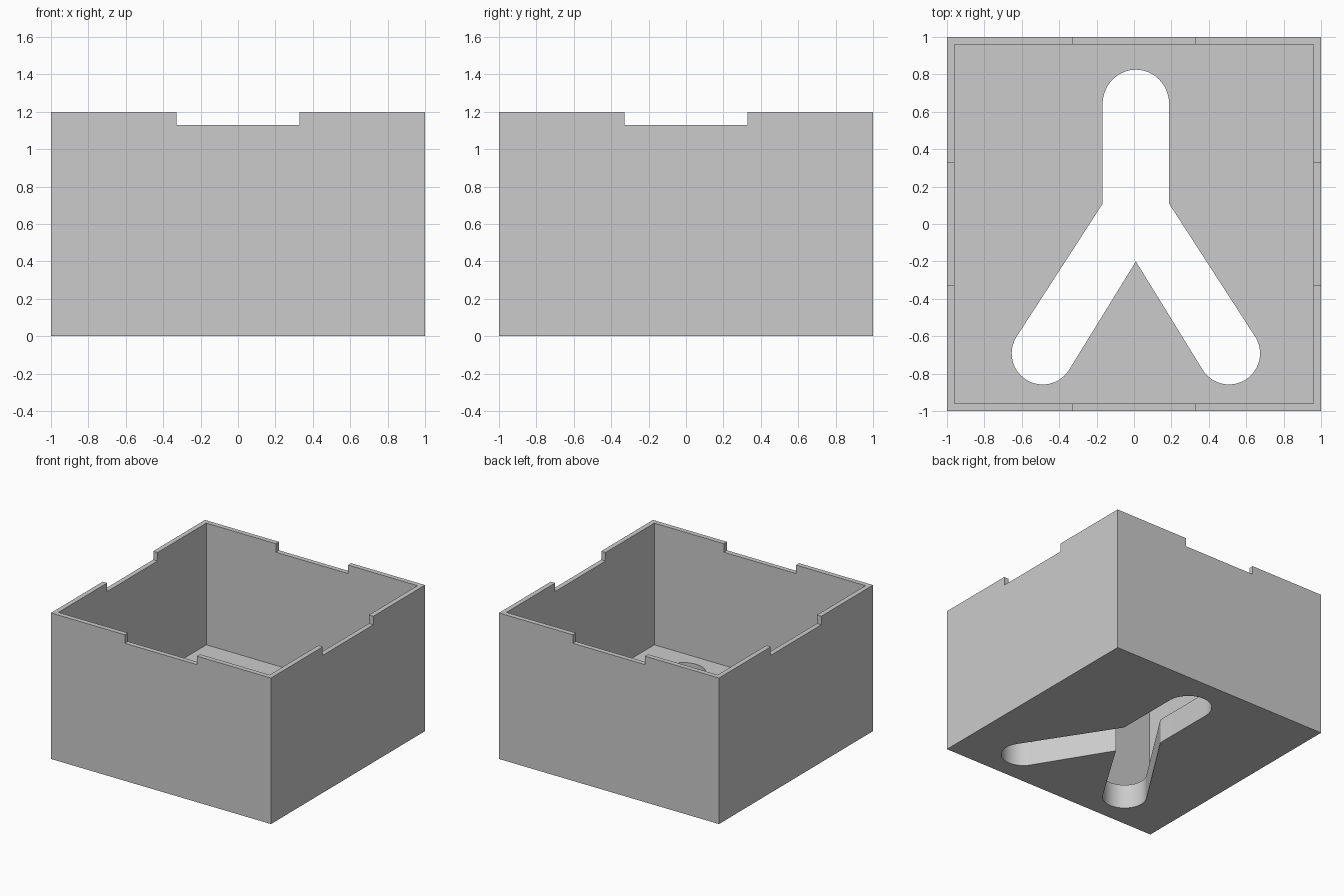
import bpy, bmesh
from math import sin, cos, radians
from mathutils import Matrix

cube = bpy.data.objects.get("Cube")
if cube:
    bpy.data.objects.remove(cube, do_unlink=True)

SIZE, HEIGHT, WALL, FLOOR = 2.0, 1.2, 0.04, 0.2
NOTCH_WIDTH, NOTCH_Z = 0.656, 1.13

grey = bpy.data.materials.new("plain grey")
grey.use_nodes = True
colour = (0.6, 0.6, 0.6, 1)
grey.diffuse_color = colour
grey.node_tree.nodes["Principled BSDF"].inputs["Base Color"].default_value = colour


def finish(name, bm):
    mesh = bpy.data.meshes.new(name)
    bmesh.ops.recalc_face_normals(bm, faces=bm.faces)
    bm.to_mesh(mesh)
    bm.free()
    mesh.materials.append(grey)
    obj = bpy.data.objects.new(name, mesh)
    bpy.context.collection.objects.link(obj)
    return obj


def box(name, sx, sy, z0, z1):
    bm = bmesh.new()
    m = Matrix.Translation((0, 0, (z0 + z1) / 2)) @ Matrix.Diagonal((sx, sy, z1 - z0, 1))
    bmesh.ops.create_cube(bm, size=1, matrix=m)
    return finish(name, bm)


def prism(name, outline, z0, z1):
    bm = bmesh.new()
    face = bm.faces.new([bm.verts.new((x, y, z0)) for x, y in outline])
    ext = bmesh.ops.extrude_face_region(bm, geom=[face])
    top = [v for v in ext["geom"] if isinstance(v, bmesh.types.BMVert)]
    bmesh.ops.translate(bm, verts=top, vec=(0, 0, z1 - z0))
    return finish(name, bm)


def arc(cx, cy, rx, ry, start, end, steps):
    angles = [radians(start + (end - start) * i / steps) for i in range(steps + 1)]
    return [(cx + rx * cos(a), cy + ry * sin(a)) for a in angles]


# Three-armed floor opening: right half, then mirrored about its own axis
AXIS = 0.01
half = arc(0, 0.64, 0.178, 0.185, 90, 0, 14)
half += [(0.178, 0.108)]
half += arc(0.498, -0.692, 0.166, 0.166, 32, -148, 24)
half += [(0, -0.2)]
outline = [(AXIS + x, y) for x, y in half]
outline += [(AXIS - x, y) for x, y in reversed(half[1:-1])]

# Solid block and the shapes removed from it
body = box("open_box", SIZE, SIZE, 0, HEIGHT)
inner = SIZE - 2 * WALL
cutters = [
    box("cavity_cutter", inner, inner, FLOOR, HEIGHT + 0.2),
    box("side_notch_cutter", SIZE + 0.2, NOTCH_WIDTH, NOTCH_Z, HEIGHT + 0.1),
    box("front_notch_cutter", NOTCH_WIDTH, SIZE + 0.2, NOTCH_Z, HEIGHT + 0.1),
    prism("floor_opening_cutter", outline, -0.1, FLOOR + 0.1),
]
for cutter in cutters:
    cutter.hide_render = True
    mod = body.modifiers.new(cutter.name, 'BOOLEAN')
    mod.operation = 'DIFFERENCE'
    mod.solver = 'EXACT'
    mod.object = cutter

# Bake the cuts and discard the cutters
bpy.context.view_layer.update()
result = bpy.data.meshes.new_from_object(body.evaluated_get(bpy.context.evaluated_depsgraph_get()))
body.modifiers.clear()
body.data = result
for cutter in cutters:
    bpy.data.objects.remove(cutter, do_unlink=True)

# Smooth only the rounded arm ends
bpy.ops.object.select_all(action='DESELECT')
body.select_set(True)
bpy.context.view_layer.objects.active = body
bpy.ops.object.shade_smooth_by_angle(angle=radians(25))
